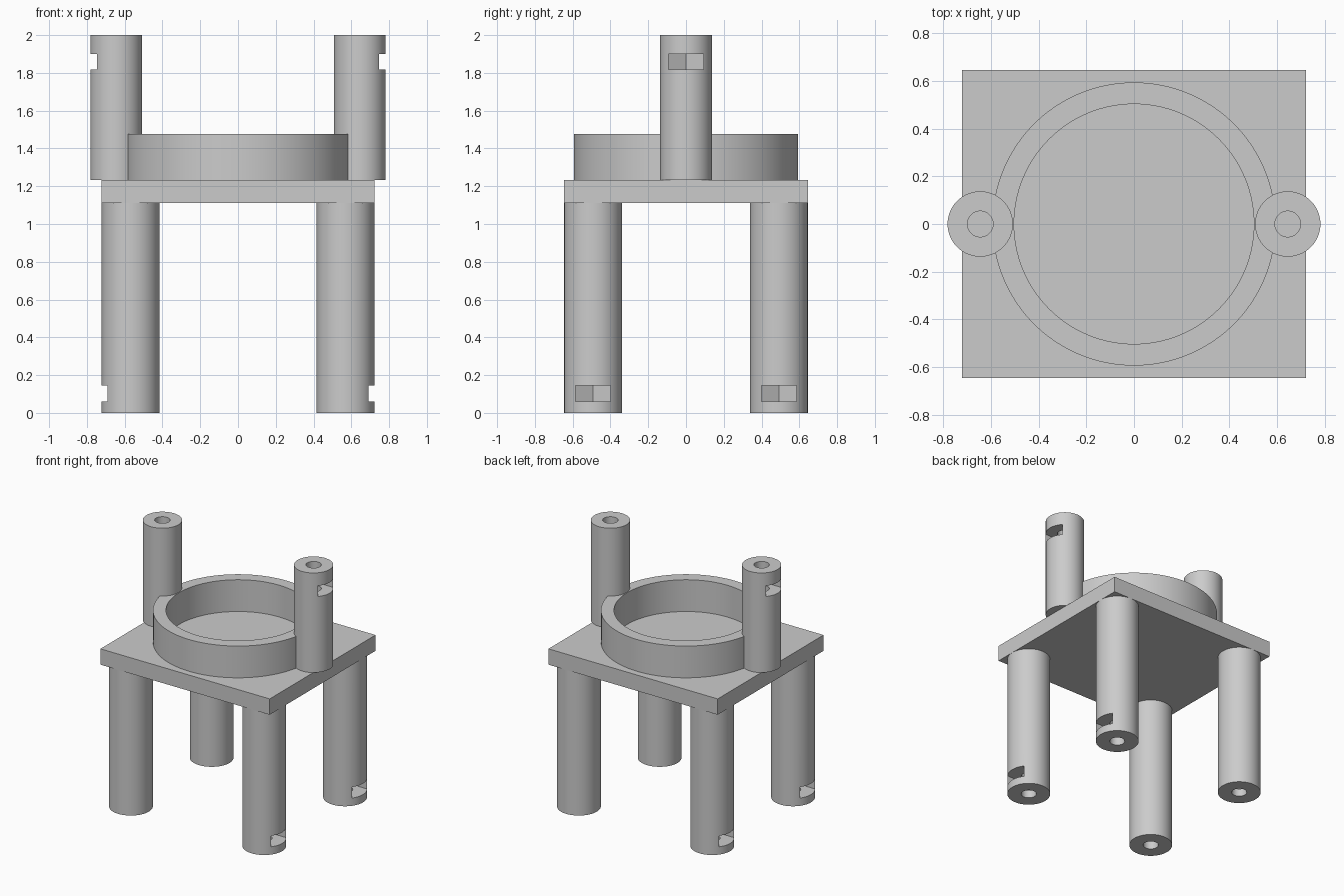
import bpy, bmesh
from math import pi, sin, cos

if "Cube" in bpy.data.objects:
    bpy.data.objects.remove(bpy.data.objects["Cube"], do_unlink=True)

grey = bpy.data.materials.new("plain grey")
grey.use_nodes = True
colour = (0.6, 0.6, 0.6, 1)
grey.diffuse_color = colour
grey.node_tree.nodes["Principled BSDF"].inputs["Base Color"].default_value = colour


def prism(name, outline, z0, z1):
    """Extrude a counter-clockwise xy outline from z0 to z1."""
    bm = bmesh.new()
    base = bm.faces.new([bm.verts.new((x, y, z0)) for x, y in outline])
    top = bmesh.ops.extrude_face_region(bm, geom=[base])["geom"]
    bmesh.ops.translate(bm, vec=(0, 0, z1 - z0),
                        verts=[v for v in top if isinstance(v, bmesh.types.BMVert)])
    bmesh.ops.recalc_face_normals(bm, faces=bm.faces)
    mesh = bpy.data.meshes.new(name)
    bm.to_mesh(mesh)
    bm.free()
    mesh.materials.append(grey)
    obj = bpy.data.objects.new(name, mesh)
    bpy.context.collection.objects.link(obj)
    return obj


def circle(x, y, r, n=96):
    return [(x + r * cos(2 * pi * i / n), y + r * sin(2 * pi * i / n)) for i in range(n)]


def select(obj):
    bpy.ops.object.select_all(action='DESELECT')
    obj.select_set(True)
    bpy.context.view_layer.objects.active = obj


def cut(obj, cutter):
    """Subtract the cutter from the object and discard it."""
    cutter.hide_render = True
    mod = obj.modifiers.new("cut", 'BOOLEAN')
    mod.operation = 'DIFFERENCE'
    mod.solver = 'EXACT'
    mod.object = cutter
    select(obj)
    bpy.ops.object.modifier_apply(modifier=mod.name)
    bpy.data.objects.remove(cutter, do_unlink=True)


def smooth(obj):
    select(obj)
    bpy.ops.object.shade_smooth_by_angle(angle=pi / 7)


def column(name, x, y, r, z0, z1, slot, bore):
    """Round column with a screw bore and a six-sided nut slot open to the outside."""
    side = 1 if x > 0 else -1
    obj = prism(name, circle(x, y, r), z0, z1)
    cut(obj, prism("bore_cutter", circle(x, y, 0.054, 48), *bore))
    half, point = 0.0925, 0.107
    shape = [(0.3, half), (-point / 2, half), (-point, 0), (-point / 2, -half), (0.3, -half)]
    cut(obj, prism("slot_cutter", [(x + side * u, y + v) for u, v in shape], *slot))
    smooth(obj)


# Base plate
PLATE_X, PLATE_Y, BOTTOM, TOP = 0.722, 0.645, 1.11, 1.232
prism("base_plate", [(-PLATE_X, -PLATE_Y), (PLATE_X, -PLATE_Y),
                     (PLATE_X, PLATE_Y), (-PLATE_X, PLATE_Y)], BOTTOM, TOP)

# Round holder ring
ring = prism("holder_ring", circle(0, 0, 0.594, 128), TOP, 1.477)
cut(ring, prism("ring_cutter", circle(0, 0, 0.503, 128), TOP - 0.1, 1.6))
smooth(ring)

# Legs and upper posts, mirrored about the middle
LEG_R = 0.153
for sx, x_name in ((-1, "right"), (1, "left")):
    for sy, y_name in ((-1, "front"), (1, "back")):
        column(f"{y_name}_{x_name}_leg", sx * (PLATE_X - LEG_R), sy * (PLATE_Y - LEG_R),
               LEG_R, 0, BOTTOM, (0.06, 0.145), (-0.1, 0.4))
    column(f"{x_name}_post", sx * 0.645, 0, 0.137, TOP, 2, (1.817, 1.9), (1.6, 2.1))
